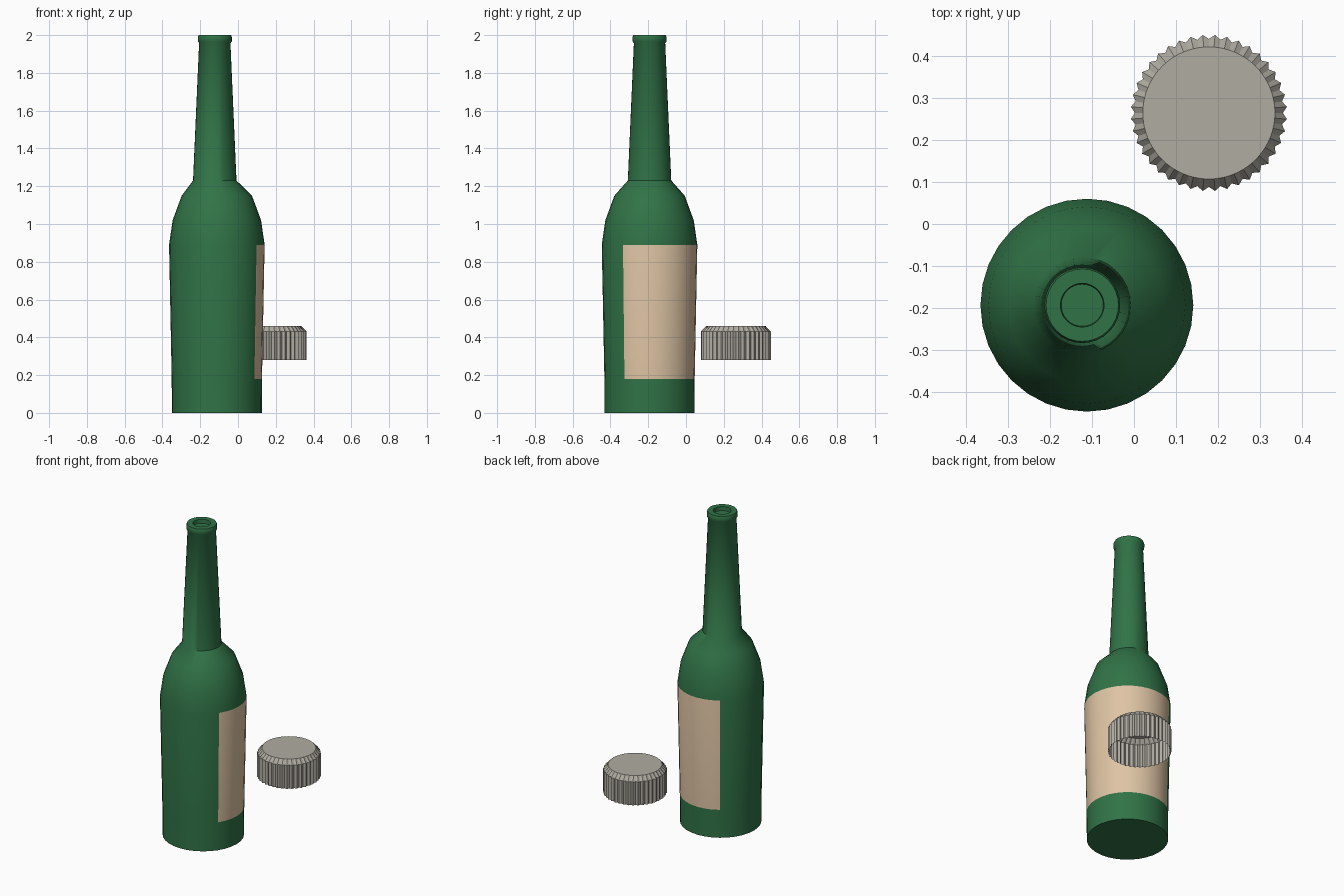
import bpy, bmesh, math

if "Cube" in bpy.data.objects:
    bpy.data.objects.remove(bpy.data.objects["Cube"])


def material(name, rgb):
    m = bpy.data.materials.new(name)
    m.diffuse_color = (*rgb, 1)
    m.use_nodes = True
    m.node_tree.nodes["Principled BSDF"].inputs["Base Color"].default_value = m.diffuse_color
    return m


GREEN = material("bottle green", (0.030, 0.171, 0.062))
PAPER = material("label tan", (0.730, 0.552, 0.371))
METAL = material("cap grey", (0.434, 0.413, 0.362))


def loft(name, rings, n, mats, cap_start, smooth):
    """Rings are (z, radius function of index, x offset); neighbours are bridged."""
    bm = bmesh.new()
    loops = []
    for z, radius, dx in rings:
        loops.append([bm.verts.new((dx + radius(i) * math.cos(2 * math.pi * i / n),
                                    radius(i) * math.sin(2 * math.pi * i / n), z))
                      for i in range(n)])
    for a, b in zip(loops, loops[1:]):
        for i in range(n):
            j = (i + 1) % n
            bm.faces.new((a[i], a[j], b[j], b[i]))
    bm.faces.new(loops[-1])
    if cap_start:
        bm.faces.new(loops[0][::-1])
    mesh = bpy.data.meshes.new(name)
    bm.to_mesh(mesh)
    bm.free()
    for m in mats:
        mesh.materials.append(m)
    obj = bpy.data.objects.new(name, mesh)
    bpy.context.collection.objects.link(obj)
    bpy.ops.object.select_all(action='DESELECT')
    obj.select_set(True)
    bpy.context.view_layer.objects.active = obj
    bpy.ops.object.shade_smooth_by_angle(angle=math.radians(smooth))
    return obj


def const(r):
    return lambda i: r


# Bottle: body, shoulder, slightly offset neck, lip and shallow mouth
NECK = -0.011
profile = [(0, 0.238, 0), (0.18, 0.239, 0), (0.89, 0.253, 0), (1.02, 0.234, 0),
           (1.15, 0.186, 0), (1.23, 0.115, NECK), (1.957, 0.083, NECK),
           (1.967, 0.090, NECK), (1.99, 0.090, NECK), (2.0, 0.086, NECK),
           (2.0, 0.052, NECK), (1.975, 0.050, NECK)]
bottle = loft("bottle", [(z, const(r), dx) for z, r, dx in profile], 32,
              [GREEN, PAPER], True, 40)

# Label: body faces between two heights, on the right and back sides
for f in bottle.data.polygons:
    c = f.center
    angle = math.degrees(math.atan2(c.y, c.x))
    if 0.18 < c.z < 0.89 and -33.75 < angle < 123.75:
        f.material_index = 1
bottle.location = (-0.112, -0.193, 0)


# Bottle cap: open underneath, fluted skirt, bevelled flat top
def flute(i):
    return 0.186 if i % 2 else 0.176


cap = loft("bottle_cap", [(0.28, flute, 0), (0.43, flute, 0), (0.46, const(0.157), 0)],
           80, [METAL], False, 20)
cap.location = (0.178, 0.264, 0)
